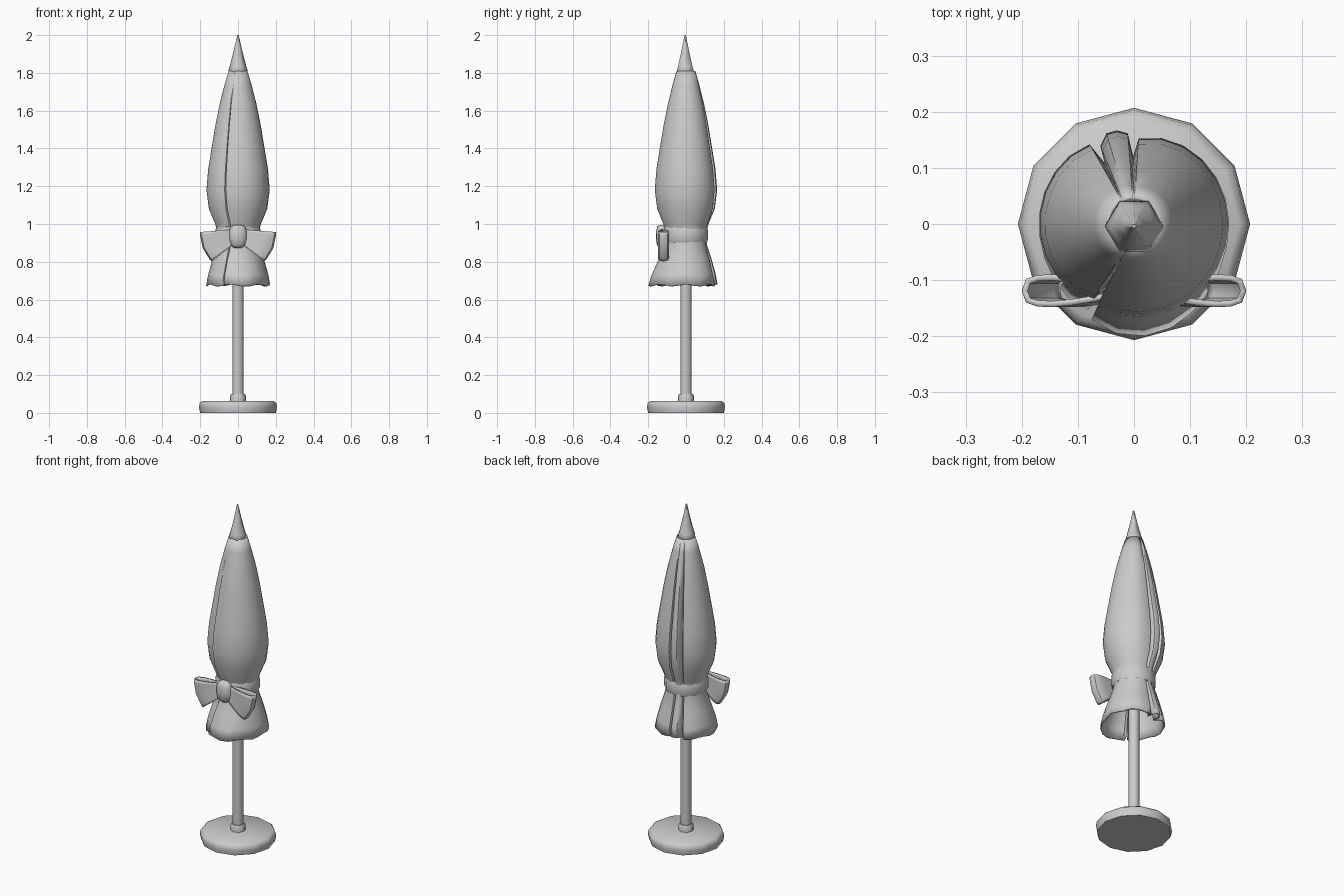
import bpy, bmesh, math
from math import sin, cos, pi, radians

if "Cube" in bpy.data.objects:
    bpy.data.objects.remove(bpy.data.objects["Cube"], do_unlink=True)

gray = bpy.data.materials.new("plain_gray")
gray.use_nodes = True
gray.diffuse_color = (0.6, 0.6, 0.6, 1)
gray.node_tree.nodes["Principled BSDF"].inputs["Base Color"].default_value = (0.6, 0.6, 0.6, 1)


def grid_object(name, rows, closed=True, caps=False, thickness=0, angle=35):
    """Skin rows of points into a smooth shaded object."""
    bm = bmesh.new()
    loops = [[bm.verts.new(p) for p in row] for row in rows]
    for low, high in zip(loops, loops[1:]):
        n = len(low)
        for i in range(n if closed else n - 1):
            j = (i + 1) % n
            bm.faces.new((low[i], low[j], high[j], high[i]))
    if caps:
        bm.faces.new(loops[0][::-1])
        bm.faces.new(loops[-1])
    bmesh.ops.recalc_face_normals(bm, faces=bm.faces)
    mesh = bpy.data.meshes.new(name)
    bm.to_mesh(mesh)
    bm.free()
    obj = bpy.data.objects.new(name, mesh)
    bpy.context.collection.objects.link(obj)
    mesh.materials.append(gray)
    if thickness:
        mod = obj.modifiers.new("cloth", "SOLIDIFY")
        mod.thickness = thickness
        mod.offset = 0
    bpy.ops.object.select_all(action="DESELECT")
    bpy.context.view_layer.objects.active = obj
    obj.select_set(True)
    bpy.ops.object.shade_smooth_by_angle(angle=radians(angle))
    return obj


def lathe(name, profile, sides, caps=True, y=0, angle=35):
    rows = [[(r * cos(2 * pi * i / sides), y + r * sin(2 * pi * i / sides), z)
             for i in range(sides)] for r, z in profile]
    return grid_object(name, rows, caps=caps, angle=angle)


# Stand
lathe("base", [(0.2, 0), (0.207, 0.03), (0.203, 0.052), (0.188, 0.063)], 12, angle=50)
lathe("pole_collar", [(0.042, 0.06), (0.042, 0.09), (0.036, 0.1)], 8, angle=50)
lathe("pole", [(0.03, 0.06), (0.03, 1.8)], 8, angle=50)

# Spire on top
lathe("tip", [(0.045, 1.8), (0.052, 1.812), (0.044, 1.835), (0.022, 1.92), (0.004, 2.0)],
      6, y=-0.004, angle=65)

# Folded canopy: height, radius, pleat strength
canopy = [(0.675, 0.166, 1), (0.73, 0.156, 1), (0.81, 0.134, 0.9), (0.89, 0.108, 0.5),
          (0.96, 0.106, 0.3), (1.0, 0.117, 0.5), (1.08, 0.151, 0.8), (1.18, 0.164, 1),
          (1.29, 0.155, 1), (1.4, 0.137, 1), (1.52, 0.117, 0.9), (1.63, 0.095, 0.7),
          (1.74, 0.067, 0.4), (1.81, 0.046, 0)]
# Lobes: start angle, end angle, segments; each ends in a tucked pleat
lobes = [(-113, 86, 14), (95, 112, 3), (120, 241, 9)]


def canopy_row(z, radius, pleat):
    row = []
    skirt = max(0, min(1, (0.9 - z) / 0.2))
    for k, (start, end, count) in enumerate(lobes):
        for i in range(count + 1):
            t = i / count
            edge = 0.1 * (t ** 8) + (0.04 * (1 - t) ** 8)
            row.append((start + (end - start) * t, 1 - edge * pleat))
        gap = (end + (lobes[k + 1][0] if k < 2 else 253)) / 2
        row.append((gap, 1 - 0.3 * pleat))
    points = []
    for a, f in row:
        front = max(0, -sin(radians(a))) ** 3
        r = radius * f * (1 + 0.2 * skirt * front)
        a = radians(a + 10 * (1 - pleat) * front)
        points.append((r * cos(a), r * sin(a), z + 0.006 * skirt * cos(7 * a)))
    return points


grid_object("canopy", [canopy_row(*c) for c in canopy], thickness=0.008, angle=42)

# Tie around the canopy
lathe("tie_band", [(0.1, 0.898), (0.114, 0.902), (0.121, 0.92), (0.121, 0.965),
                   (0.114, 0.985), (0.1, 0.99)], 12, caps=False, y=-0.004, angle=50)

# Bow loops: outline bulges in depth and flares outward
for name, side in (("left_bow_loop", 1), ("right_bow_loop", -1)):
    rows = []
    for v in (-1, -0.8, 0, 0.8, 1):
        row = []
        for i in range(16):
            t = 2 * pi * i / 16
            u = 0.5 - 0.5 * cos(t)
            depth = 0.031 * math.copysign(abs(sin(t)) ** 0.6, sin(t)) * (0.35 + 0.65 * u)
            half = 0.036 + 0.046 * u
            along = u * (0.172 - 0.018 * v * v)
            row.append((side * (0.022 + 0.93 * along + 0.36 * half * v),
                        -0.119 + depth, 0.937 - 0.36 * along + 0.93 * half * v))
        rows.append(row)
    grid_object(name, rows, thickness=0.011, angle=50)

# Knot
knot = [(0.02, -0.062), (0.04, -0.048), (0.049, -0.01), (0.047, 0.025), (0.038, 0.05), (0.02, 0.06)]
grid_object("bow_knot", [[(r * cos(pi * i / 6), -0.128 + 0.65 * r * sin(pi * i / 6), 0.936 + z)
                          for i in range(12)] for r, z in knot], caps=True, angle=60)
